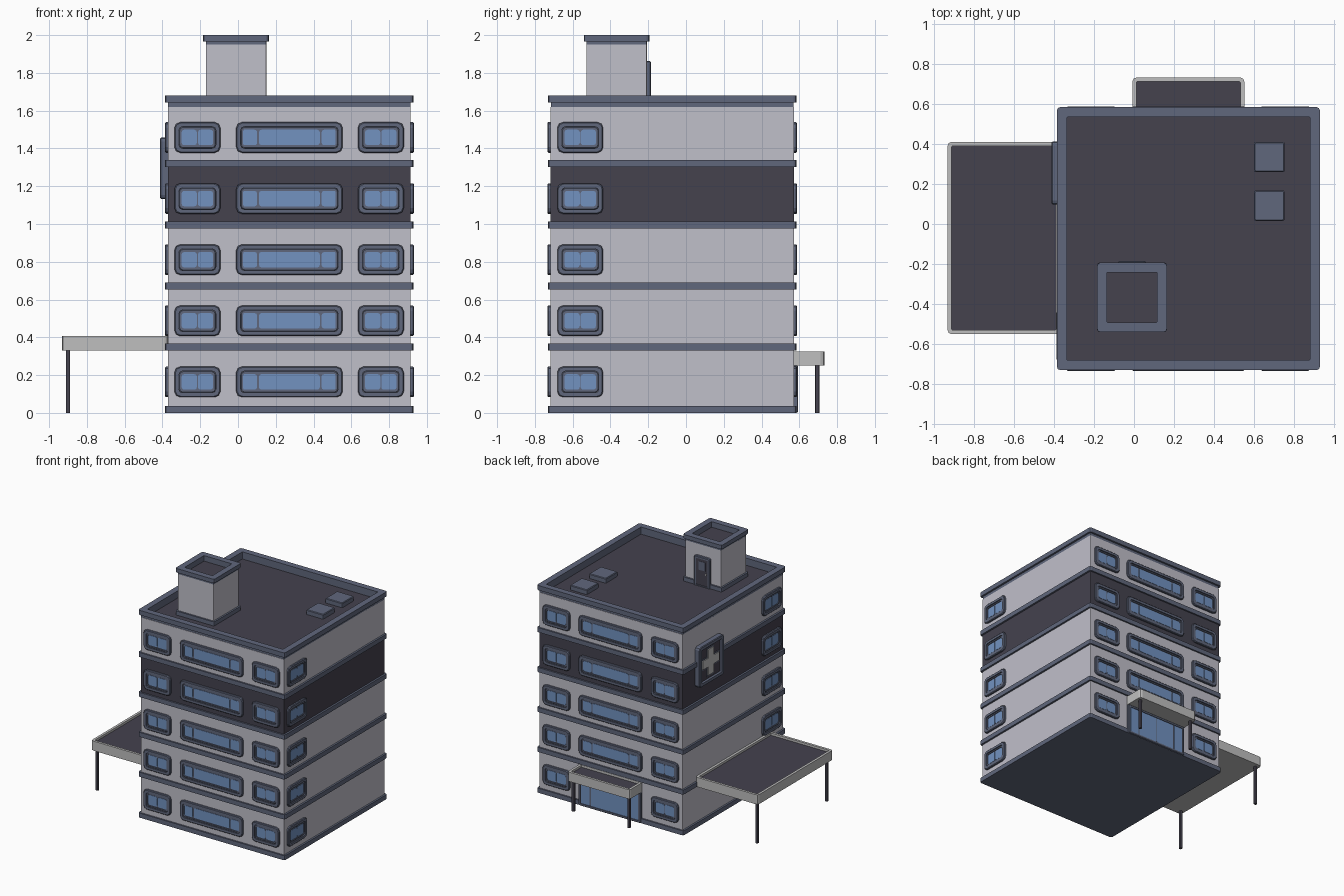
import bpy, bmesh, math
from mathutils import Matrix, Vector

if "Cube" in bpy.data.objects:
    bpy.data.objects.remove(bpy.data.objects["Cube"])


def material(name, rgb):
    m = bpy.data.materials.new(name)
    m.use_nodes = True
    m.diffuse_color = (*rgb, 1)
    m.node_tree.nodes["Principled BSDF"].inputs["Base Color"].default_value = (*rgb, 1)
    return m


WALL = material("pale_wall", (0.53, 0.525, 0.59))
SLATE = material("slate_trim", (0.117, 0.136, 0.202))
DARK = material("charcoal", (0.058, 0.054, 0.076))
GLASS = material("blue_glass", (0.168, 0.287, 0.527))
GREY = material("light_grey", (0.52, 0.52, 0.52))
PALETTE = [WALL, SLATE, DARK, GLASS, GREY]


def outline(w, h, r):
    """Rounded rectangle, three points per corner."""
    pts = []
    for k, (sx, sy) in enumerate([(1, 1), (-1, 1), (-1, -1), (1, -1)]):
        for s in range(3):
            a = (k + s / 2) * math.pi / 2
            pts.append((sx * (w / 2 - r) + r * math.cos(a), sy * (h / 2 - r) + r * math.sin(a)))
    return pts


def loft(bm, levels, mat, at=(0, 0), closed=False, cap=None):
    """Skin rounded rectangles (w, h, r, depth); cap colours the last face."""
    loops = [[bm.verts.new((x + at[0], y + at[1], d)) for x, y in outline(w, h, r)]
             for w, h, r, d in levels]
    pairs = list(zip(loops, loops[1:])) + ([(loops[-1], loops[0])] if closed else [])
    for a, b in pairs:
        for i in range(len(a)):
            j = (i + 1) % len(a)
            bm.faces.new((a[i], a[j], b[j], b[i])).material_index = PALETTE.index(mat)
    if not closed:
        bm.faces.new(loops[0]).material_index = PALETTE.index(mat)
        bm.faces.new(loops[-1]).material_index = PALETTE.index(cap or mat)


def slab(bm, w, h, d0, d1, mat, at=(0, 0), r=0.004):
    loft(bm, [(w, h, r, d0), (w, h, r, d1)], mat, at)


def ring(bm, w, h, t, d, mat, at=(0, 0), r=0.03, c=0.005):
    ri = max(r - t / 2, 0.004)
    loft(bm, [(w, h, r, 0), (w, h, r, d - c), (w - 2 * c, h - 2 * c, r - c / 2, d),
              (w - 2 * t, h - 2 * t, ri, d), (w - 2 * t, h - 2 * t, ri, 0)], mat, at, True)


def mesh_of(name, bm):
    bmesh.ops.recalc_face_normals(bm, faces=bm.faces)
    me = bpy.data.meshes.new(name)
    bm.to_mesh(me)
    bm.free()
    for m in PALETTE:
        me.materials.append(m)
    return me


def place(name, me, matrix=Matrix()):
    ob = bpy.data.objects.new(name, me)
    ob.matrix_world = matrix
    bpy.context.scene.collection.objects.link(ob)


def build(name, fn, *args, matrix=Matrix(), **kw):
    bm = bmesh.new()
    fn(bm, *args, **kw)
    place(name, mesh_of(name, bm), matrix)


def facing(u, n, loc):
    """Frame with u across, world z up and n pointing outwards."""
    m = Matrix((Vector(u), Vector((0, 0, 1)), Vector(n))).transposed().to_4x4()
    return Matrix.Translation(loc) @ m


# Overall footprint
CX, CY = 0.272, -0.073
WX, WY, BAND = 1.285, 1.29, 1.315
C = (CX, CY)
STOREY = 0.3235
FRONT, BACK, LEFT_X, RIGHT_X = CY - WY / 2, CY + WY / 2, CX - WX / 2, CX + WX / 2

# Storeys and the trim bands between them
for i in range(5):
    z0 = i * STOREY + 0.01
    build(f"storey_{i + 1}", slab, WX, WY, z0, 1.62 if i == 4 else z0 + STOREY,
          DARK if i == 3 else WALL, C)
    zb = 0 if i == 0 else i * STOREY + 0.007
    build(f"floor_band_{i + 1}", slab, BAND, BAND, zb, zb + 0.037, SLATE, C, r=0.016)


def tray(bm, wall, rim, inner, z, at):
    """Rim with a recessed charcoal floor; z = bottom, lip, top, floor."""
    loft(bm, [(wall, wall, 0.004, z[0]), (wall, wall, 0.004, z[1]), (rim, rim, 0.016, z[1]),
              (rim, rim, 0.016, z[2]), (inner, inner, 0.004, z[2]), (inner, inner, 0.004, z[3])],
         SLATE, at, cap=DARK)


build("roof_parapet", tray, WX, BAND, 1.215, (1.615, 1.642, 1.68, 1.622), C)

# Rooftop stair house
P = (-0.01, -0.367)
build("stair_house_walls", slab, 0.32, 0.32, 1.61, 1.95, WALL, P)
build("stair_house_base_trim", slab, 0.348, 0.348, 1.61, 1.655, SLATE, P, r=0.012)
build("stair_house_cap", tray, 0.32, 0.348, 0.25, (1.945, 1.967, 2.0, 1.955), P)


def roof_door(bm):
    slab(bm, 0.11, 0.23, 0, 0.016, DARK)
    ring(bm, 0.14, 0.25, 0.018, 0.021, SLATE, r=0.012)
    slab(bm, 0.06, 0.07, 0.01, 0.018, SLATE, (0, 0.05))
    slab(bm, 0.012, 0.012, 0.01, 0.022, GREY, (0.035, -0.01))


build("stair_house_door", roof_door, matrix=facing((-1, 0, 0), (0, 1, 0), (-0.01, -0.207, 1.737)))

# Roof hatches
for k, y in enumerate((0.335, 0.092)):
    build(f"roof_hatch_{k + 1}", loft, [(0.152, 0.152, 0.008, 1.61), (0.152, 0.152, 0.008, 1.655),
                                       (0.142, 0.142, 0.006, 1.66)], SLATE, (0.677, y))


# Windows
def window(bm, w, panes):
    h = 0.162
    ring(bm, w, h, 0.024, 0.016, SLATE, r=0.03)
    ring(bm, w - 0.048, h - 0.048, 0.012, 0.01, SLATE, r=0.02, c=0.003)
    slab(bm, w - 0.05, h - 0.05, 0, 0.004, SLATE, r=0.018)
    for x, pw in panes:
        slab(bm, pw, 0.082, 0, 0.007, GLASS, (x, 0), r=0.013)


def window_mesh(name, w, panes):
    bm = bmesh.new()
    window(bm, w, panes)
    return mesh_of(name, bm)


small = window_mesh("small_window", 0.243, [(-0.043, 0.081), (0.043, 0.081)])
wide = window_mesh("wide_window", 0.563, [(-0.212, 0.083), (0, 0.322), (0.212, 0.083)])
SMALL_X, WIDE_X, SIDE_Y = (-0.215, 0.756), 0.272, -0.56

for i in range(5):
    z = 0.164 + i * STOREY
    for side, u, n, y in (("front", 1, -1, FRONT), ("back", -1, 1, BACK)):
        for x in SMALL_X:
            place(f"{side}_small_window", small, facing((u, 0, 0), (0, n, 0), (x, y, z)))
        if side == "front" or i > 0:
            place(f"{side}_wide_window", wide, facing((u, 0, 0), (0, n, 0), (WIDE_X, y, z)))
    for side, s, x in (("left", 1, RIGHT_X), ("right", -1, LEFT_X)):
        place(f"{side}_side_window", small, facing((0, s, 0), (s, 0, 0), (x, SIDE_Y, z)))


# Glazed entrance at the back
def entrance(bm):
    ring(bm, 0.56, 0.25, 0.018, 0.022, SLATE, r=0.008)
    slab(bm, 0.54, 0.24, 0, 0.016, SLATE)
    for s in (-1, 1):
        slab(bm, 0.075, 0.21, 0, 0.019, GLASS, (s * 0.218, 0))
        slab(bm, 0.166, 0.21, 0, 0.019, GLASS, (s * 0.085, 0))


build("entrance_doors", entrance, matrix=facing((-1, 0, 0), (0, 1, 0), (WIDE_X, BACK, 0.126)))


# Canopies with posts
def canopy(bm, w, h, z0, z1, at):
    t = 0.04
    loft(bm, [(w, h, 0.02, z0), (w, h, 0.02, z1), (w - t, h - t, 0.006, z1),
              (w - t, h - t, 0.006, z1 - 0.018)], GREY, at, cap=DARK)


build("side_canopy", canopy, 0.562, 0.962, 0.33, 0.407, (-0.651, -0.07))
build("entrance_canopy", canopy, 0.56, 0.175, 0.25, 0.325, (WIDE_X, 0.645))
for name, x, y, z in (("side_canopy_post", -0.9, 0.375, 0.34), ("side_canopy_post", -0.9, -0.515, 0.34),
                      ("entrance_canopy_post", 0.022, 0.695, 0.26),
                      ("entrance_canopy_post", 0.522, 0.695, 0.26)):
    build(name, slab, 0.022, 0.022, 0, z, DARK, (x, y), r=0.005)


# Wall sign with a raised cross
def sign(bm):
    slab(bm, 0.29, 0.3, 0, 0.022, DARK, r=0.015)
    ring(bm, 0.315, 0.325, 0.028, 0.042, SLATE, r=0.02)
    for grow, d, mat in ((0.02, 0.027, SLATE), (0, 0.033, GREY)):
        slab(bm, 0.07 + grow, 0.21 + grow, 0.01, d, mat)
        for s in (-1, 1):
            slab(bm, 0.075 + grow / 2, 0.07 + grow, 0.01, d, mat, (s * (0.0675 + grow / 4), 0))


build("cross_sign", sign, matrix=facing((0, -1, 0), (-1, 0, 0), (LEFT_X, 0.255, 1.295)))
